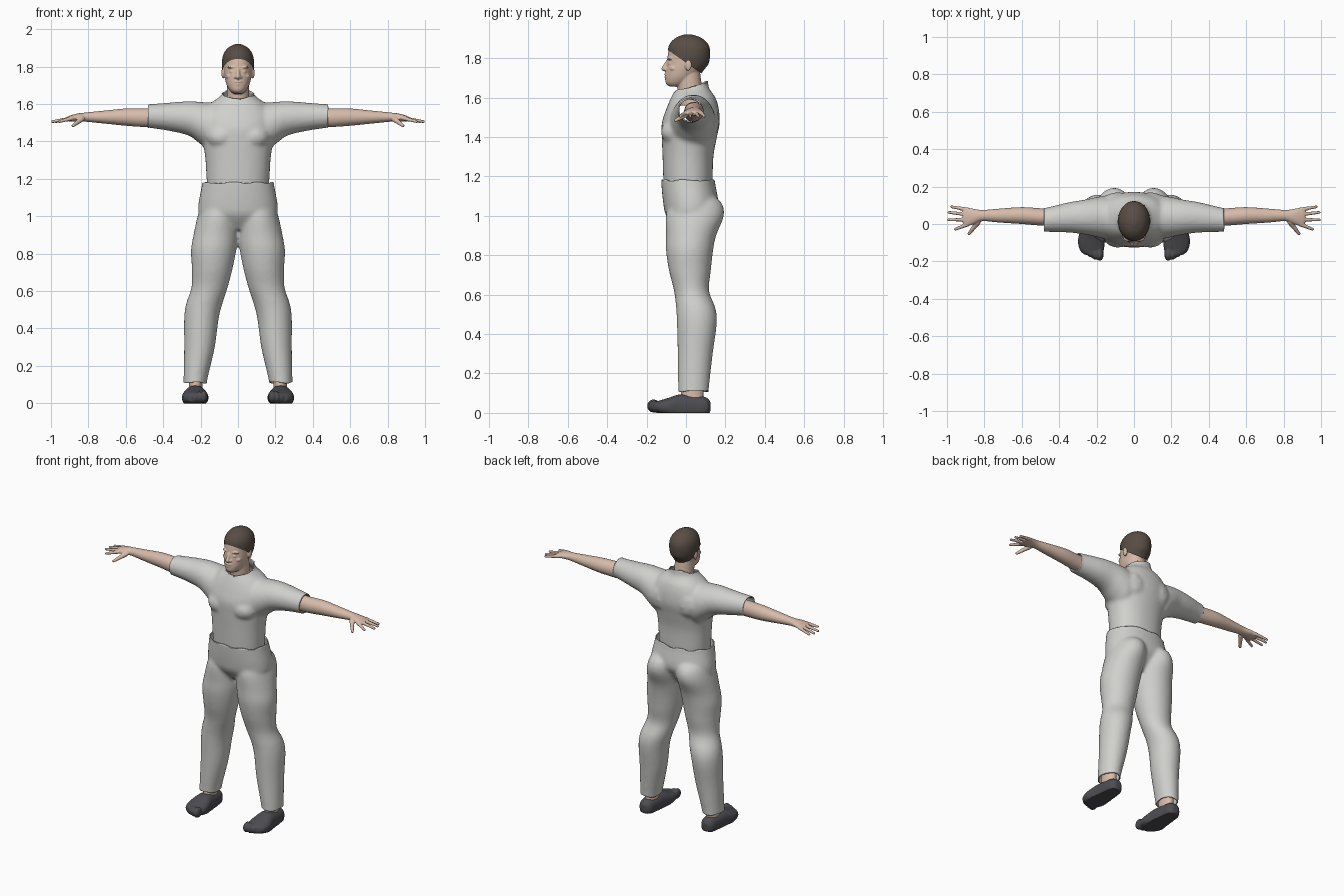
import bpy, bmesh, math
from mathutils import Vector, Matrix

cube = bpy.data.objects.get("Cube")
if cube:
    bpy.data.objects.remove(cube, do_unlink=True)


def material(name, color):
    mat = bpy.data.materials.new(name)
    mat.use_nodes = True
    mat.diffuse_color = (*color, 1)
    shader = next(n for n in mat.node_tree.nodes if n.type == 'BSDF_PRINCIPLED')
    shader.inputs["Base Color"].default_value = (*color, 1)
    shader.inputs["Roughness"].default_value = 0.8
    return mat


cloth = material("pale_grey_cloth", (0.63, 0.63, 0.61))
skin = material("skin", (0.68, 0.50, 0.40))
hair_brown = material("dark_brown_hair", (0.10, 0.075, 0.06))
shoe_grey = material("charcoal_shoe", (0.075, 0.075, 0.085))


def spline(rows, steps=5):
    """Smoothly interpolate between the key cross-sections."""
    keys = [Vector(r) for r in (rows[0], *rows, rows[-1])]
    result = []
    for a, b, c, d in zip(keys, keys[1:], keys[2:], keys[3:]):
        for k in range(steps):
            t = k / steps
            result.append(b + (c - a) * (t / 2) + (a * 2 - b * 5 + c * 4 - d) * (t * t / 2)
                          + (b * 3 - a - c * 3 + d) * (t ** 3 / 2))
    return result + [keys[-1]]


def loft(bm, axis, rows, side=1, power=2.0, sides=40):
    """Closed loft; each row is position on axis, centre u, centre v, radius u, radius v."""
    u_axis, v_axis = [i for i in range(3) if i != axis]
    rings = []
    for at, cu, cv, ru, rv in spline(rows):
        ring = []
        for k in range(sides):
            angle = math.tau * k / sides
            c, s = math.cos(angle), math.sin(angle)
            co = Vector((0, 0, 0))
            co[axis] = at
            co[u_axis] = cu + ru * math.copysign(abs(c) ** (2 / power), c)
            co[v_axis] = cv + rv * math.copysign(abs(s) ** (2 / power), s)
            co.x *= side
            ring.append(bm.verts.new(co))
        rings.append(ring)
    for low, high in zip(rings, rings[1:]):
        for k in range(sides):
            n = (k + 1) % sides
            bm.faces.new((low[k], low[n], high[n], high[k]))
    bm.faces.new(rings[0])
    bm.faces.new(rings[-1])


def blob(bm, center, radii):
    bmesh.ops.create_icosphere(bm, subdivisions=2, radius=1,
                               matrix=Matrix.Translation(center) @ Matrix.Diagonal((*radii, 1)))


def beads(bm, start, end, r_start, r_end, count=14):
    """Tapered round-ended rod made of overlapping balls."""
    for k in range(count):
        t = k / (count - 1)
        r = r_start + (r_end - r_start) * t
        blob(bm, Vector(start).lerp(Vector(end), t), (r, r, r))


def finish(name, bm, mat, voxel, smoothing, cuts=(), thickness=0, floor=False):
    """Fuse the pieces into one skin, trim the openings and shade smooth."""
    bmesh.ops.recalc_face_normals(bm, faces=bm.faces[:])
    mesh = bpy.data.meshes.new(name)
    bm.to_mesh(mesh)
    bm.free()
    obj = bpy.data.objects.new(name, mesh)
    bpy.context.collection.objects.link(obj)
    fuse = obj.modifiers.new("fuse", 'REMESH')
    fuse.mode = 'VOXEL'
    fuse.voxel_size = voxel
    relax = obj.modifiers.new("relax", 'SMOOTH')
    relax.factor = 0.5
    relax.iterations = smoothing
    bpy.context.view_layer.update()
    fused = bpy.data.meshes.new_from_object(obj.evaluated_get(bpy.context.evaluated_depsgraph_get()))
    obj.modifiers.clear()
    bm = bmesh.new()
    bm.from_mesh(fused)
    for point, normal in cuts:
        bmesh.ops.bisect_plane(bm, geom=bm.verts[:] + bm.edges[:] + bm.faces[:],
                               plane_co=point, plane_no=normal, clear_outer=True)
    for v in bm.verts:
        if floor:
            v.co.z = max(v.co.z, 0)
        if thickness and v.is_boundary:
            v.co.z += 0.004 * math.sin(45 * v.co.x + 30 * v.co.y)
    bm.to_mesh(fused)
    bm.free()
    obj.data = fused
    fused.name = name
    fused.materials.clear()
    fused.materials.append(mat)
    fused.shade_smooth()
    if thickness:
        shell = obj.modifiers.new("hem", 'SOLIDIFY')
        shell.thickness = thickness
        shell.offset = -1
    return obj


# Shirt: trunk, chest and sleeves with open collar, cuffs and hem
bm = bmesh.new()
loft(bm, 2, [(1.08, 0, .01, .16, .12), (1.18, 0, .01, .167, .125), (1.3, 0, .01, .174, .129),
             (1.4, 0, .017, .188, .14), (1.47, 0, .024, .2, .147), (1.54, 0, .033, .195, .134),
             (1.6, 0, .037, .15, .113), (1.63, 0, .034, .11, .094), (1.66, 0, .03, .082, .084),
             (1.74, 0, .03, .076, .08)], power=2.2)
for s in (-1, 1):
    loft(bm, 0, [(.04, .03, 1.48, .1, .1), (.14, .035, 1.475, .115, .13), (.2, .037, 1.498, .107, .113),
                 (.26, .037, 1.522, .094, .093), (.35, .035, 1.531, .081, .078),
                 (.48, .022, 1.536, .064, .063), (.56, .02, 1.537, .062, .06)], side=s)
    blob(bm, (s * .085, -.06, 1.425), (.085, .07, .065))
    blob(bm, (s * .09, .1, 1.48), (.09, .072, .1))
finish("shirt", bm, cloth, .01, 10, thickness=.007, cuts=[
    ((0, 0, 1.15), (0, 0, -1)), ((0, .02, 1.655), (0, -.3, 1)),
    ((.48, 0, 0), (1, 0, 0)), ((-.48, 0, 0), (-1, 0, 0))])

# Trousers: pelvis and two legs with open waist and cuffs
bm = bmesh.new()
loft(bm, 2, [(.93, 0, .02, .1, .07), (1, 0, .02, .2, .12), (1.06, 0, .025, .212, .14),
             (1.18, 0, .01, .191, .136), (1.27, 0, .01, .185, .134)], power=2.2)
for s in (-1, 1):
    loft(bm, 2, [(.04, .23, .038, .062, .077), (.12, .228, .038, .063, .078), (.3, .206, .047, .082, .089),
                 (.45, .196, .055, .092, .101), (.53, .181, .05, .097, .1), (.62, .152, .028, .097, .089),
                 (.72, .138, .02, .109, .106), (.82, .13, .018, .121, .119), (.9, .119, .026, .119, .127),
                 (1, .108, .045, .108, .147), (1.07, .1, .05, .09, .128), (1.12, .09, .03, .06, .08)], side=s)
finish("trousers", bm, cloth, .01, 8, thickness=.007,
       cuts=[((0, 0, 1.18), (0, 0, 1)), ((0, 0, .11), (0, 0, -1))])

# Head and neck with facial features
bm = bmesh.new()
loft(bm, 2, [(1.655, 0, -.05, .022, .03), (1.67, 0, -.045, .042, .056), (1.7, 0, -.03, .06, .076),
             (1.74, 0, -.013, .071, .09), (1.78, 0, .003, .076, .1), (1.84, 0, .014, .078, .102),
             (1.88, 0, .014, .066, .087), (1.905, 0, .013, .043, .055), (1.914, 0, .01, .015, .02)])
loft(bm, 2, [(1.56, 0, .03, .064, .065), (1.64, 0, .02, .06, .063), (1.74, 0, .01, .058, .06)])
beads(bm, (0, -.093, 1.785), (0, -.112, 1.746), .009, .013)
blob(bm, (0, -.098, 1.719), (.024, .014, .007))
blob(bm, (0, -.096, 1.705), (.021, .014, .007))
blob(bm, (0, -.083, 1.68), (.026, .021, .018))
for s in (-1, 1):
    blob(bm, (s * .013, -.1, 1.743), (.011, .012, .009))
    blob(bm, (s * .031, -.078, 1.797), (.027, .017, .008))
    blob(bm, (s * .03, -.082, 1.774), (.015, .011, .008))
    blob(bm, (s * .043, -.06, 1.748), (.022, .024, .016))
    blob(bm, (s * .08, .012, 1.765), (.009, .018, .03))
finish("head", bm, skin, .004, 3)

# Close-cropped hair cap, sloping from forehead to nape
bm = bmesh.new()
loft(bm, 2, [(1.69, 0, 0, .06, .06), (1.735, 0, 0, .075, .087), (1.77, 0, .01, .082, .104),
             (1.81, 0, .015, .086, .107), (1.85, 0, .015, .083, .106), (1.88, 0, .014, .071, .092),
             (1.905, 0, .013, .048, .062), (1.921, 0, .01, .014, .018)])
finish("hair", bm, hair_brown, .006, 3, cuts=[((0, -.09, 1.84), (0, -.7, -1))])

# Limbs that show beyond the clothes, and the toe-shaped shoes
for s, label in ((1, "left"), (-1, "right")):
    bm = bmesh.new()
    loft(bm, 0, [(.4, .035, 1.527, .045, .05), (.5, .038, 1.527, .046, .05), (.6, .045, 1.53, .045, .046),
                 (.72, .045, 1.53, .037, .034), (.81, .045, 1.53, .03, .025), (.86, .04, 1.528, .042, .021),
                 (.895, .037, 1.523, .05, .016), (.915, .04, 1.52, .042, .011)], side=s)
    # Four spread fingers, then the thumb
    for base_y, tip_x, tip_y in ((.077, .975, .092), (.051, .99, .062), (.024, .992, .022), (-.002, .955, -.028)):
        beads(bm, (s * .89, base_y, 1.523), (s * tip_x, tip_y, 1.506), .012, .008)
    beads(bm, (s * .835, .01, 1.52), (s * .882, -.052, 1.484), .016, .009)
    finish(label + "_arm", bm, skin, .004, 3)

    bm = bmesh.new()
    loft(bm, 2, [(.04, .226, .032, .04, .06), (.1, .226, .032, .036, .057), (.2, .224, .04, .04, .055)], side=s)
    finish(label + "_ankle", bm, skin, .006, 3)

    bm = bmesh.new()
    loft(bm, 1, [(.124, .228, .032, .022, .025), (.1, .228, .03, .044, .05), (.04, .228, .03, .053, .058),
                 (-.03, .228, .03, .06, .064), (-.09, .229, .03, .071, .046), (-.14, .225, .03, .064, .031),
                 (-.165, .218, .028, .045, .026)], side=s, power=2.4)
    for k in range(5):
        r = .025 - .0025 * k
        blob(bm, (s * (.183 + .0245 * k), -.164 + .003 * k * k, r + .01), (r * .85, r * 1.4, r + .01))
    finish(label + "_shoe", bm, shoe_grey, .006, 3, floor=True)
